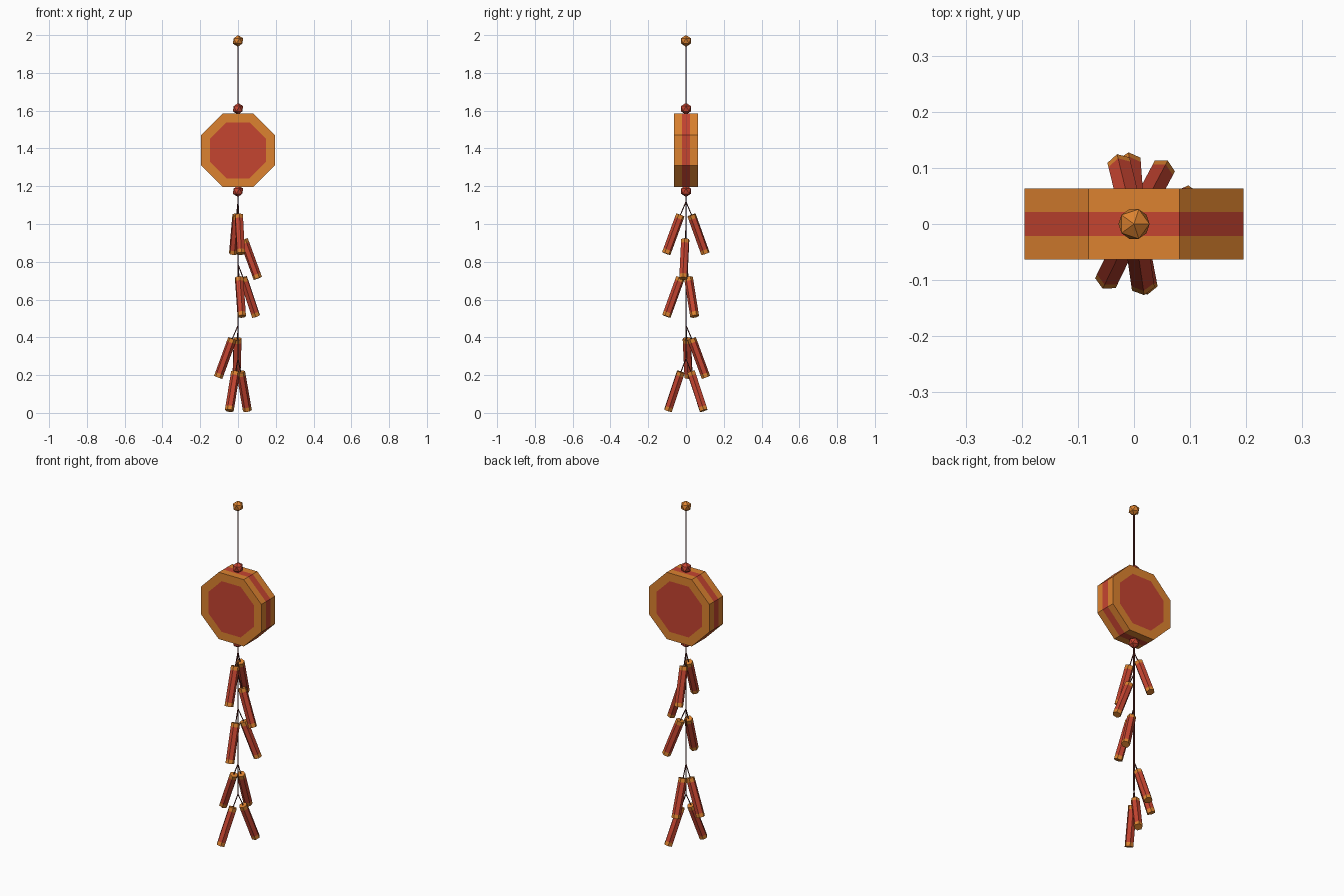
import bpy, bmesh, math
from mathutils import Vector, Matrix

if "Cube" in bpy.data.objects:
    bpy.data.objects.remove(bpy.data.objects["Cube"])


def material(name, rgb):
    m = bpy.data.materials.new(name)
    m.diffuse_color = (*rgb, 1)
    m.use_nodes = True
    m.node_tree.nodes["Principled BSDF"].inputs["Base Color"].default_value = m.diffuse_color
    return m


RED = material("red paper", (0.56, 0.058, 0.03))
GOLD = material("gold paper", (0.72, 0.225, 0.029))
CORD = material("dark cord", (0.10, 0.018, 0.014))


def finish(bm, name, mats, matrix):
    bmesh.ops.recalc_face_normals(bm, faces=bm.faces)
    me = bpy.data.meshes.new(name)
    bm.to_mesh(me)
    bm.free()
    for m in mats:
        me.materials.append(m)
    ob = bpy.data.objects.new(name, me)
    ob.matrix_world = matrix
    bpy.context.collection.objects.link(ob)
    return ob


def prism(name, sides, rings, bands, cap, mats, matrix, phase=0.0):
    """Stack of (height, radius) rings; one material index per band and for the caps."""
    bm = bmesh.new()
    loops = []
    for h, r in rings:
        loops.append([bm.verts.new((r * math.cos(phase + k * math.tau / sides),
                                    r * math.sin(phase + k * math.tau / sides), h))
                      for k in range(sides)])
    for a, b, mi in zip(loops, loops[1:], bands):
        for k in range(sides):
            j = (k + 1) % sides
            bm.faces.new((a[k], a[j], b[j], b[k])).material_index = mi
    bm.faces.new(loops[0][::-1]).material_index = cap
    bm.faces.new(loops[-1]).material_index = cap
    return finish(bm, name, mats, matrix)


def frame(origin, axis, side):
    """Local z along axis, local x as close to side as possible."""
    z = axis.normalized()
    x = (side - z * side.dot(z)).normalized()
    y = z.cross(x)
    m = Matrix((x, y, z)).transposed().to_4x4()
    m.translation = origin
    return m


def cord(name, a, b, r):
    a, b = Vector(a), Vector(b)
    side = Vector((1, 0.3, 0))
    return prism(name, 6, [(0, r), ((b - a).length, r)], [0], 0, [CORD],
                 frame(a, b - a, side))


def bead(name, z, mat):
    bm = bmesh.new()
    bmesh.ops.create_icosphere(bm, subdivisions=1, radius=0.031)
    return finish(bm, name, [mat], Matrix.Translation((0, 0, z)))


# Cords and beads
cord("hanging_cord", (0, 0, 1.60), (0, 0, 1.96), 0.004)
cord("main_cord", (0, 0, 0.29), (0, 0, 1.20), 0.004)
bead("top_bead", 1.969, GOLD)
bead("upper_bead", 1.61, RED)
bead("lower_bead", 1.174, RED)

# Octagonal drum with a red middle stripe and red face panels
c = math.cos(math.pi / 8)
R, P, D, S = 0.195 / c, 0.148 / c, 0.063, 0.021
prism("drum", 8, [(-D, P), (-D, R), (-S, R), (S, R), (D, R), (D, P)],
      [1, 1, 0, 1, 1], 0, [RED, GOLD],
      frame(Vector((0, 0, 1.39)), Vector((0, -1, 0)), Vector((1, 0, 0))),
      math.pi / 8)

# Firecrackers: bottom-end direction (x, y) and height of the lower end
crackers = [
    (0.015, -0.105, 0.843), (-0.025, 0.103, 0.843), (0.105, -0.014, 0.712),
    (0.020, -0.104, 0.511), (0.096, 0.046, 0.511),
    (-0.105, 0.014, 0.188), (-0.008, 0.106, 0.188),
    (-0.046, -0.095, 0.012), (0.050, 0.094, 0.012),
]
for i, (x, y, z) in enumerate(crackers, 1):
    out = Vector((x, y, 0)).normalized()
    low = out * 0.106 + Vector((0, 0, z))
    top = out * 0.030 + Vector((0, 0, z + 0.205))
    L, r, b = (top - low).length, 0.0235, 0.022
    prism(f"firecracker_{i}", 6, [(0, r), (b, r), (L - b, r), (L, r)],
          [1, 0, 1], 1, [RED, GOLD], frame(low, top - low, out))
    cord(f"fuse_{i}", top, (0, 0, z + 0.275), 0.0028)
